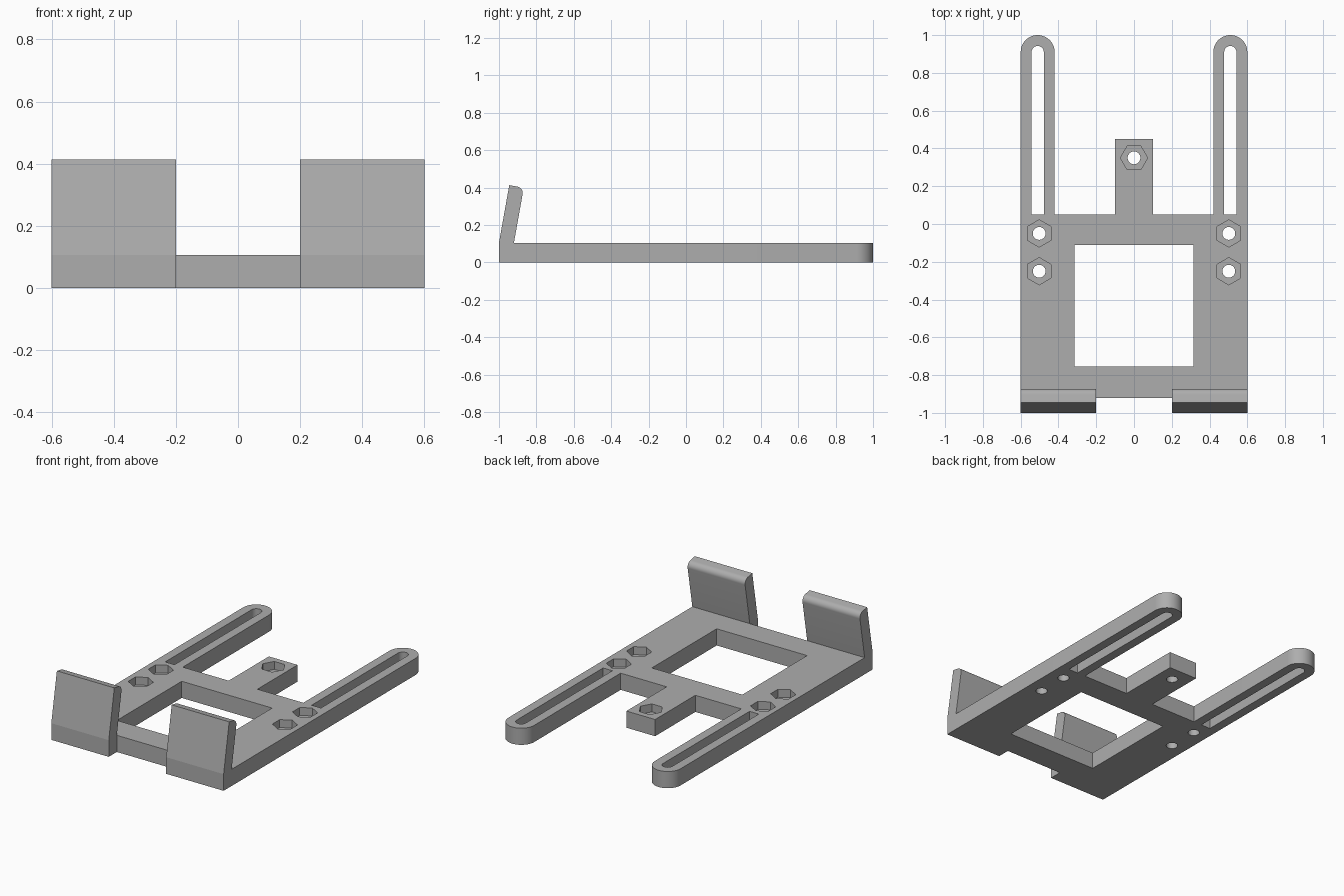
import bpy, bmesh, math
from mathutils import Matrix

cube = bpy.data.objects.get("Cube")
if cube:
    bpy.data.objects.remove(cube, do_unlink=True)

THICK = 0.105
ARM_X, ARM_R, ARM_END = 0.51, 0.09, 0.91

grey = bpy.data.materials.new("plain grey")
grey.use_nodes = True
color = (0.42, 0.42, 0.42, 1)
grey.diffuse_color = color
grey.node_tree.nodes["Principled BSDF"].inputs["Base Color"].default_value = color


def arc(cx, cy, r, start, end, n):
    """Points along an arc, angles in degrees."""
    angles = [math.radians(start + (end - start) * i / n) for i in range(n + 1)]
    return [(cx + r * math.cos(a), cy + r * math.sin(a)) for a in angles]


def prism(name, points, low, high, matrix=Matrix()):
    """Extrude a closed 2D outline from low to high."""
    bm = bmesh.new()
    face = bm.faces.new([bm.verts.new((u, v, low)) for u, v in points])
    top = bmesh.ops.extrude_face_region(bm, geom=[face])["geom"]
    verts = [g for g in top if isinstance(g, bmesh.types.BMVert)]
    bmesh.ops.translate(bm, vec=(0, 0, high - low), verts=verts)
    bmesh.ops.recalc_face_normals(bm, faces=bm.faces)
    bm.transform(matrix)
    mesh = bpy.data.meshes.new(name)
    bm.to_mesh(mesh)
    bm.free()
    mesh.materials.append(grey)
    obj = bpy.data.objects.new(name, mesh)
    bpy.context.collection.objects.link(obj)
    return obj


def combine(target, other, operation):
    """Apply a boolean and discard the helper."""
    mod = target.modifiers.new("boolean", "BOOLEAN")
    mod.object, mod.operation, mod.solver = other, operation, "EXACT"
    bpy.context.view_layer.objects.active = target
    bpy.ops.object.modifier_apply(modifier=mod.name)
    bpy.data.objects.remove(other, do_unlink=True)


# Base plate outline: right half, then its mirror image
half = [(0.2, -0.92), (0.2, -1), (0.6, -1)]
half += arc(ARM_X, ARM_END, ARM_R, 0, 180, 24)
half += [(ARM_X - ARM_R, 0.05), (0.1, 0.05), (0.1, 0.45)]
outline = half + [(-x, y) for x, y in reversed(half)]
plate = prism("base_plate", outline, 0, THICK)

# Central window
window = [(-0.315, -0.755), (0.315, -0.755), (0.315, -0.11), (-0.315, -0.11)]
combine(plate, prism("window_cutter", window, -0.1, 0.3), "DIFFERENCE")

# Slots in the arms
for side in (-1, 1):
    slot = [(-0.0325, 0.05), (0.0325, 0.05)] + arc(0, ARM_END, 0.0325, 0, 180, 16)
    shift = Matrix.Translation((side * ARM_X, 0, 0))
    combine(plate, prism("slot_cutter", slot, -0.1, 0.3, shift), "DIFFERENCE")

# Bolt holes with hexagonal nut pockets
bolts = [(s * 0.502, y, 30) for s in (-1, 1) for y in (-0.05, -0.25)] + [(0, 0.35, 0)]
for x, y, turn in bolts:
    pocket = arc(x, y, 0.072, turn, turn + 300, 5)
    hole = arc(x, y, 0.034, 0, 345, 23)
    combine(plate, prism("pocket_cutter", pocket, THICK - 0.05, 0.3), "DIFFERENCE")
    combine(plate, prism("hole_cutter", hole, -0.1, 0.3), "DIFFERENCE")

# Leaning front hooks with a rounded inner top edge
hook = [(-1, THICK), (-0.945, 0.413)]
hook += arc(-0.908, 0.371, 0.035, 80, -10, 10)
hook += [(-0.92, THICK)]
stand = Matrix(((0, 0, 1, 0), (1, 0, 0, 0), (0, 1, 0, 0), (0, 0, 0, 1)))
for name, low in (("right_hook", -0.6), ("left_hook", 0.2)):
    prism(name, hook, low, low + 0.4, stand)

# Smooth the rounded surfaces and keep the edges sharp
for obj in bpy.context.scene.objects:
    obj.select_set(obj.type == "MESH")
bpy.ops.object.shade_smooth_by_angle(angle=math.radians(25))
